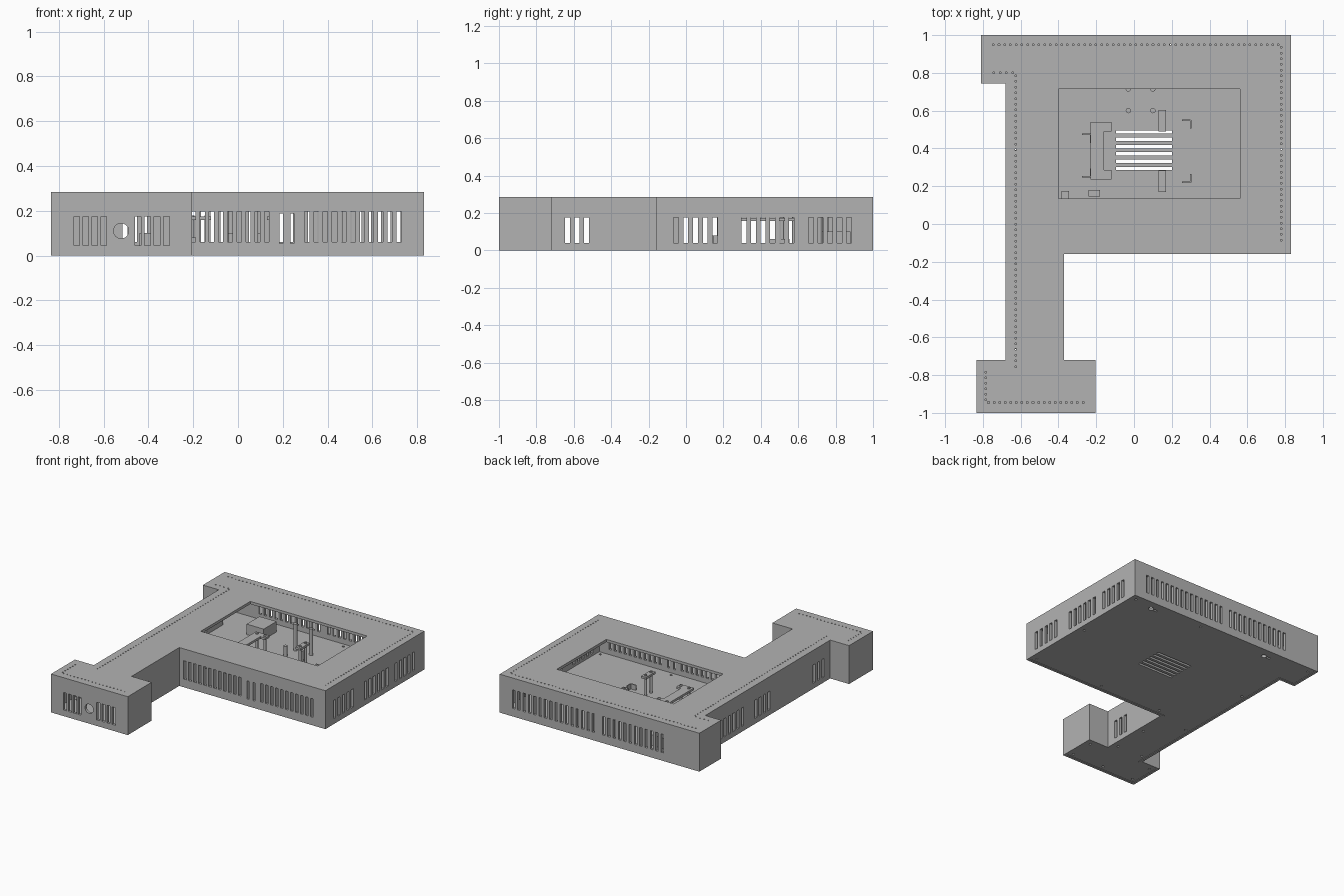
import bpy, bmesh, math
from mathutils import Matrix, Vector

cube = bpy.data.objects.get("Cube")
if cube:
    bpy.data.objects.remove(cube)

grey = bpy.data.materials.new("light grey plastic")
grey.use_nodes = True
COLOUR = (0.45, 0.45, 0.45, 1)
grey.diffuse_color = COLOUR
grey.node_tree.nodes["Principled BSDF"].inputs["Base Color"].default_value = COLOUR

H, WALL = 0.285, 0.02
OUTLINE = [(-0.81, 1), (-0.81, 0.745), (-0.68, 0.745), (-0.68, -0.72),
           (-0.835, -0.72), (-0.835, -1), (-0.205, -1), (-0.205, -0.72),
           (-0.37, -0.72), (-0.37, -0.16), (0.83, -0.16), (0.83, 1)]


def finish(bm, name):
    bmesh.ops.recalc_face_normals(bm, faces=bm.faces)
    mesh = bpy.data.meshes.new(name)
    bm.to_mesh(mesh)
    bm.free()
    mesh.materials.append(grey)
    obj = bpy.data.objects.new(name, mesh)
    bpy.context.collection.objects.link(obj)
    return obj


def add_box(bm, x0, x1, y0, y1, z0, z1):
    m = Matrix.Translation(((x0 + x1) / 2, (y0 + y1) / 2, (z0 + z1) / 2))
    bmesh.ops.create_cube(bm, size=1, matrix=m @ Matrix.Diagonal((x1 - x0, y1 - y0, z1 - z0, 1)))


def add_rod(bm, x, y, z0, z1, r, sides=16):
    bmesh.ops.create_cone(bm, cap_ends=True, segments=sides, radius1=r, radius2=r,
                          depth=z1 - z0, matrix=Matrix.Translation((x, y, (z0 + z1) / 2)))


def inset(points, d):
    """Move a counter-clockwise right-angled outline inward by d."""
    out = []
    for i, p in enumerate(points):
        p = Vector(p)
        a = (p - Vector(points[i - 1])).normalized()
        b = (Vector(points[(i + 1) % len(points)]) - p).normalized()
        out.append(p + d * Vector((-a.y - b.y, a.x + b.x)))
    return out


def prism(name, points, z0, z1):
    bm = bmesh.new()
    face = bm.faces.new([bm.verts.new((x, y, z0)) for x, y in points])
    new = bmesh.ops.extrude_face_region(bm, geom=[face])["geom"]
    bmesh.ops.translate(bm, vec=(0, 0, z1 - z0),
                        verts=[v for v in new if isinstance(v, bmesh.types.BMVert)])
    return finish(bm, name)


def cut(target, cutter):
    mod = target.modifiers.new("cut", 'BOOLEAN')
    mod.operation, mod.solver, mod.object = 'DIFFERENCE', 'EXACT', cutter
    bpy.context.view_layer.objects.active = target
    bpy.ops.object.modifier_apply(modifier=mod.name)
    bpy.data.objects.remove(cutter)


# Hollow case: walls and lid in one, open below
case = prism("case", OUTLINE, 0, H)
cut(case, prism("hollow", inset(OUTLINE, WALL), -0.1, H - WALL))

# Window in the lid, ventilation slots and round port in the walls
bm = bmesh.new()
add_box(bm, -0.40, 0.56, 0.135, 0.715, H - 0.05, H + 0.05)


def slots(axis, wall, first, pitch, count, z0, z1, width=0.026):
    for i in range(count):
        c = first + i * pitch
        along = (c - width / 2, c + width / 2)
        through = (wall - 0.04, wall + 0.04)
        add_box(bm, *(along + through if axis == 'x' else through + along), z0, z1)


slots('x', -1, -0.72, 0.04, 4, 0.045, 0.175)
slots('x', -1, -0.447, 0.0425, 4, 0.045, 0.175)
slots('x', -0.16, -0.323, 0.041, 12, 0.06, 0.197, 0.021)
slots('x', -0.16, 0.193, 0.049, 2, 0.053, 0.187, 0.016)
slots('x', -0.16, 0.308, 0.0411, 11, 0.06, 0.197, 0.021)
slots('x', 1, 0.06, 0.0437, 16, 0.06, 0.197, 0.021)
slots('x', 1, -0.505, 0.0437, 12, 0.06, 0.197, 0.021)
slots('y', 0.83, -0.053, 0.052, 5, 0.04, 0.176)
slots('y', 0.83, 0.31, 0.0508, 6, 0.04, 0.176)
slots('y', 0.83, 0.668, 0.0508, 5, 0.04, 0.176)
slots('y', -0.37, -0.634, 0.051, 3, 0.04, 0.176)
slots('y', -0.68, -0.634, 0.051, 3, 0.04, 0.176)
slots('y', -0.68, 0.0, 0.051, 4, 0.04, 0.176)
slots('y', -0.68, 0.31, 0.0508, 6, 0.04, 0.176)
port = Matrix.Translation((-0.522, -1, 0.11)) @ Matrix.Rotation(math.pi / 2, 4, 'X')
bmesh.ops.create_cone(bm, cap_ends=True, segments=24, radius1=0.034, radius2=0.034,
                      depth=0.08, matrix=port)
cut(case, finish(bm, "openings"))

# Rows of pin holes following the edges of the lid
bm = bmesh.new()
ROWS = [[(-0.76, 0.95), (0.78, 0.95), (0.78, -0.1)],
        [(-0.76, 0.8), (-0.625, 0.8), (-0.625, -0.77)],
        [(-0.785, -0.77), (-0.785, -0.945), (-0.255, -0.945)]]
for row in ROWS:
    for start, end in zip(row, row[1:]):
        a, b = Vector(start), Vector(end)
        n = round((b - a).length / 0.03)
        for i in range(n):
            p = a.lerp(b, (i + 0.5) / n)
            add_box(bm, p.x - 0.004, p.x + 0.004, p.y - 0.004, p.y + 0.004, H - 0.05, H + 0.05)
cut(case, finish(bm, "pin_holes"))

# Base plate, set slightly into the case
base = prism("base_plate", inset(OUTLINE, WALL - 0.004), 0.004, 0.022)
bm = bmesh.new()
for i in range(6):
    y = 0.294 + i * 0.0386
    add_box(bm, -0.095, 0.2, y - 0.009, y + 0.009, -0.1, 0.1)
# Keyhole hangers
for x in (0.62, -0.39):
    add_rod(bm, x, 0.92, -0.1, 0.1, 0.018)
    add_box(bm, x - 0.055, x - 0.025, 0.912, 0.928, -0.1, 0.1)
# Screw holes around the rim
for x, y in [(0.78, 0.95), (0.2, 0.95), (-0.76, 0.95), (0.78, 0.4), (0.78, -0.11),
             (0.2, -0.11), (-0.32, -0.11), (-0.63, 0.4), (-0.63, -0.2), (-0.42, -0.4),
             (-0.63, -0.67), (-0.42, -0.67), (-0.785, -0.95), (-0.52, -0.95), (-0.255, -0.95),
             (-0.255, -0.77), (-0.785, -0.77)]:
    add_rod(bm, x, y, -0.1, 0.1, 0.009, 10)
cut(base, finish(bm, "base_openings"))

FLOOR = 0.02

# Clamp brackets: plates carried on posts
bm = bmesh.new()
add_box(bm, -0.23, -0.16, 0.235, 0.54, 0.158, 0.174)
for y in (0.235, 0.49):
    add_box(bm, -0.16, -0.12, y, y + 0.05, 0.158, 0.174)
    for x in (-0.205, -0.14):
        add_rod(bm, x, y + 0.025, FLOOR, 0.18, 0.01)
finish(bm, "left_bracket")
for name, y in (("right_bracket_front", 0.17), ("right_bracket_back", 0.49)):
    bm = bmesh.new()
    add_box(bm, 0.13, 0.17, y, y + 0.113, 0.158, 0.174)
    for dy in (0.025, 0.088):
        add_rod(bm, 0.15, y + dy, FLOOR, 0.18, 0.01)
    finish(bm, name)

# Round standoffs
for i, x in enumerate((-0.03, 0.1)):
    for j, (y, top) in enumerate(((0.6, 0.1), (0.715, 0.22))):
        bm = bmesh.new()
        add_rod(bm, x, y, FLOOR, top, 0.014)
        finish(bm, f"standoff_{i}{j}")

# Corner guides on the floor
for i, (x, y, sx, sy) in enumerate([(0.3, 0.55, -1, -1), (0.3, 0.22, -1, 1),
                                    (-0.23, 0.475, -1, -1), (-0.23, 0.25, -1, 1)]):
    bm = bmesh.new()
    add_box(bm, min(x, x + 0.045 * sx), max(x, x + 0.045 * sx), y - 0.004, y + 0.004, FLOOR, 0.06)
    add_box(bm, x - 0.004, x + 0.004, min(y, y + 0.045 * sy), max(y, y + 0.045 * sy), FLOOR, 0.06)
    finish(bm, f"corner_guide_{i}")

# Small component blocks
for name, dims in {"module_block": (-0.44, -0.30, 0.73, 0.88, FLOOR, 0.1),
                   "connector_block": (-0.24, -0.18, 0.145, 0.18, FLOOR, 0.08),
                   "switch_block": (-0.385, -0.345, 0.13, 0.175, FLOOR, 0.08)}.items():
    bm = bmesh.new()
    add_box(bm, *dims)
    finish(bm, name)
